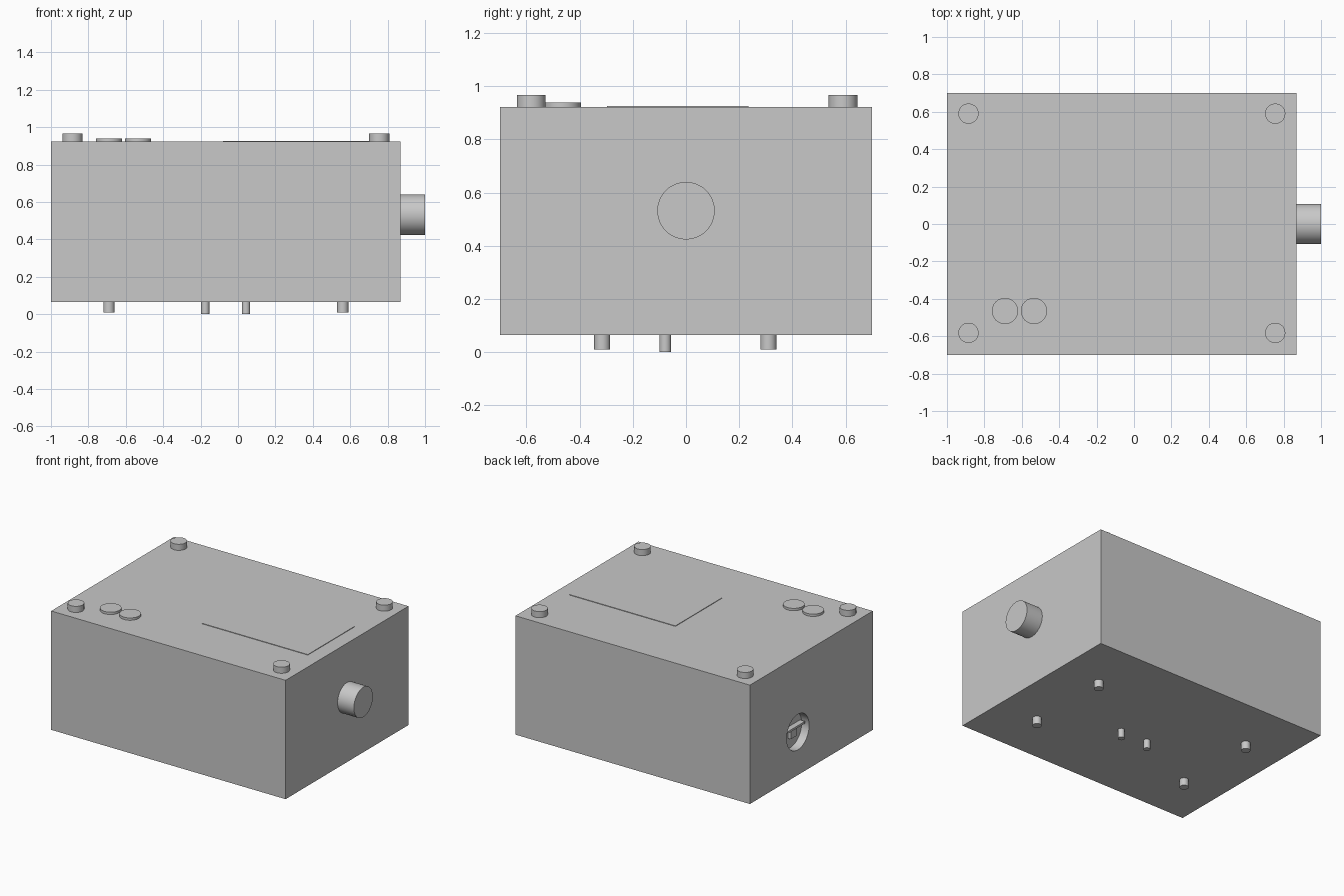
import bpy
import math
from mathutils import Matrix, Vector

old = bpy.data.objects.get("Cube")
if old:
    bpy.data.objects.remove(old, do_unlink=True)

# Single grey material
grey = bpy.data.materials.new("plain grey")
grey.use_nodes = True
colour = (0.58, 0.58, 0.58, 1)
grey.diffuse_color = colour
grey.node_tree.nodes["Principled BSDF"].inputs["Base Color"].default_value = colour


def box(name, low, high):
    low, high = Vector(low), Vector(high)
    bpy.ops.mesh.primitive_cube_add(size=1)
    ob = bpy.context.object
    ob.name = name
    ob.data.transform(Matrix.Translation((low + high) / 2) @ Matrix.Diagonal((high - low).to_4d()))
    ob.data.materials.append(grey)
    return ob


def cylinder(name, centre, radius, length, along_x=False):
    turn = (0, math.pi / 2, 0) if along_x else (0, 0, 0)
    bpy.ops.mesh.primitive_cylinder_add(vertices=48, radius=radius, depth=length,
                                        location=centre, rotation=turn)
    ob = bpy.context.object
    ob.name = name
    ob.data.materials.append(grey)
    bpy.ops.object.shade_smooth_by_angle(angle=math.radians(35))
    return ob


def upright(name, x, y, radius, bottom, top):
    return cylinder(name, (x, y, (bottom + top) / 2), radius, top - bottom)


BASE, TOP = 0.065, 0.922
LEFT_X, RIGHT_X = -1.0, 0.87

# Case with a round socket recess in one end
case = box("case", (LEFT_X, -0.7, BASE), (RIGHT_X, 0.7, TOP))
hole_y, hole_z, depth = 0.153, 0.375, 0.06
cutter = cylinder("socket_cutter", (LEFT_X, hole_y, hole_z), 0.128, depth * 2, True)
cutter.hide_render = True
cut = case.modifiers.new("socket", 'BOOLEAN')
cut.operation = 'DIFFERENCE'
cut.solver = 'EXACT'
cut.object = cutter
bpy.context.view_layer.objects.active = case
bpy.ops.object.select_all(action='DESELECT')
case.select_set(True)
bpy.ops.object.modifier_apply(modifier=cut.name)
bpy.data.objects.remove(cutter, do_unlink=True)
bpy.ops.object.shade_smooth_by_angle(angle=math.radians(35))

# Key bar and tab inside the socket
back = LEFT_X + depth
box("socket_bar", (back - 0.04, hole_y - 0.11, hole_z + 0.015),
    (back + 0.01, hole_y + 0.11, hole_z + 0.03))
box("socket_tab", (back - 0.025, hole_y - 0.04, hole_z - 0.05),
    (back + 0.01, hole_y + 0.03, hole_z + 0.015))

# Spout on the other end
cylinder("side_spout", ((RIGHT_X + 0.99) / 2 + 0.005, 0, 0.532), 0.108, 0.13, True)

# Corner knobs on the lid
for side, x in (("right", -0.885), ("left", 0.755)):
    for end, y in (("front", -0.582), ("back", 0.59)):
        upright(f"{end}_{side}_knob", x, y, 0.054, TOP, 0.966)

# Flat buttons and thin panel on the lid
for i, x in enumerate((-0.69, -0.535)):
    upright(f"button_{i + 1}", x, -0.465, 0.07, TOP, 0.939)
box("top_panel", (-0.08, -0.297, TOP), (0.765, 0.235, TOP + 0.004))

# Feet and central pins beneath
for side, x in (("right", -0.69), ("left", 0.56)):
    for end, y in (("front", -0.315), ("back", 0.31)):
        upright(f"{end}_{side}_foot", x, y, 0.03, 0.01, BASE)
for i, x in enumerate((-0.175, 0.043)):
    upright(f"bottom_pin_{i + 1}", x, -0.078, 0.022, 0, BASE)
